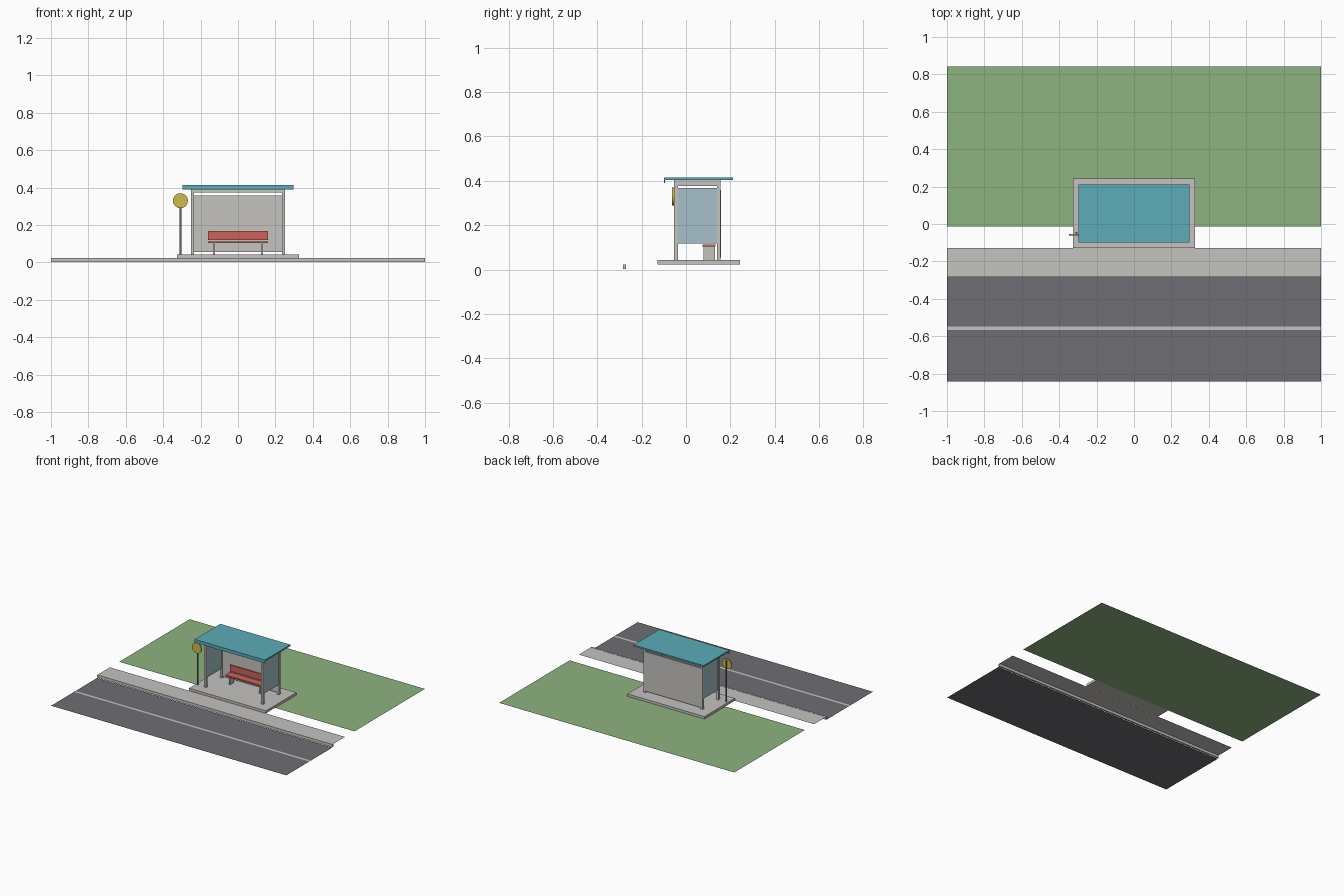
import bpy, math

if "Cube" in bpy.data.objects:
    bpy.data.objects.remove(bpy.data.objects["Cube"])


def material(name, rgb):
    """Flat colour from 0-255 display values, stored as linear."""
    lin = [((c / 255 + 0.055) / 1.055) ** 2.4 for c in rgb]
    m = bpy.data.materials.new(name)
    m.diffuse_color = (*lin, 1)
    m.use_nodes = True
    m.node_tree.nodes["Principled BSDF"].inputs["Base Color"].default_value = m.diffuse_color
    return m


GRASS = material("grass_green", (143, 179, 127))
ASPHALT = material("asphalt_grey", (110, 109, 114))
CONCRETE = material("pale_grey", (197, 195, 192))
TEAL = material("roof_teal", (92, 172, 184))
RED = material("bench_red", (204, 98, 90))
GLASS = material("glass_blue", (166, 192, 201))
YELLOW = material("sign_yellow", (205, 186, 76))
STEEL = material("pole_grey", (112, 112, 114))


def add(name, verts, faces, mat):
    me = bpy.data.meshes.new(name)
    me.from_pydata(verts, [], faces)
    me.materials.append(mat)
    ob = bpy.data.objects.new(name, me)
    bpy.context.collection.objects.link(ob)
    return ob


def box(name, x, y, z, mat):
    """Axis-aligned box from (min, max) ranges."""
    verts = [(a, b, c) for a in x for b in y for c in z]
    faces = [(0, 1, 3, 2), (4, 6, 7, 5), (0, 4, 5, 1),
             (2, 3, 7, 6), (0, 2, 6, 4), (1, 5, 7, 3)]
    return add(name, verts, faces, mat)


def sheet(name, x, y, z, mat):
    """Single horizontal face."""
    verts = [(x[0], y[0], z), (x[1], y[0], z), (x[1], y[1], z), (x[0], y[1], z)]
    return add(name, verts, [(0, 1, 2, 3)], mat)


def cylinder(name, radius, depth, loc, mat, sides, rot=(0, 0, 0)):
    bpy.ops.mesh.primitive_cylinder_add(vertices=sides, radius=radius, depth=depth,
                                        location=loc, rotation=rot)
    ob = bpy.context.object
    ob.name = name
    ob.data.materials.append(mat)
    bpy.ops.object.shade_smooth_by_angle()


# Ground strips
FULL = (-1, 1)
sheet("road", FULL, (-0.841, -0.282), 0, ASPHALT)
sheet("lane_line", FULL, (-0.567, -0.547), 0.002, CONCRETE)
box("curb", FULL, (-0.283, -0.271), (0.003, 0.024), CONCRETE)
sheet("sidewalk", FULL, (-0.271, -0.128), 0.023, CONCRETE)
sheet("grass", FULL, (-0.014, 0.841), 0.022, GRASS)
box("shelter_slab", (-0.327, 0.327), (-0.128, 0.243), (0.024, 0.043), CONCRETE)

# Corner posts, side beams and side glass, mirrored left and right
FRONT, BACK = (-0.053, -0.035), (0.140, 0.156)
for side, s in (("left", -1), ("right", 1)):
    px = sorted((s * 0.234, s * 0.250))
    for end, py in (("front", FRONT), ("back", BACK)):
        box(f"{end}_post_{side}", px, py, (0.043, 0.404), CONCRETE)
    box(f"side_beam_{side}", px, (FRONT[1], BACK[0]), (0.376, 0.404), CONCRETE)
    box(f"side_glass_{side}", sorted((s * 0.239, s * 0.245)),
        (FRONT[1], BACK[0]), (0.118, 0.368), GLASS)

# Front and back beams, back wall
for end, py in (("front", FRONT), ("back", BACK)):
    box(f"{end}_beam", (-0.234, 0.234), py, (0.374, 0.404), CONCRETE)
box("back_wall", (-0.242, 0.242), (0.145, 0.157), (0.055, 0.358), CONCRETE)

# Roof with front fascia lip
box("roof", (-0.298, 0.298), (-0.100, 0.211), (0.404, 0.415), TEAL)
box("roof_fascia", (-0.298, 0.298), (-0.100, -0.095), (0.390, 0.404), TEAL)

# Bench
box("seat", (-0.160, 0.160), (0.074, 0.134), (0.103, 0.112), RED)
box("backrest", (-0.160, 0.160), (0.130, 0.138), (0.119, 0.168), RED)
for side, s in (("left", -1), ("right", 1)):
    box(f"bench_leg_{side}", sorted((s * 0.123, s * 0.134)),
        (0.080, 0.130), (0.043, 0.103), CONCRETE)

# Stop sign pole and disc
cylinder("sign_pole", 0.006, 0.317, (-0.308, -0.048, 0.2015), STEEL, 12)
cylinder("sign_disc", 0.040, 0.008, (-0.308, -0.058, 0.330), YELLOW, 32,
         (math.pi / 2, 0, 0))
